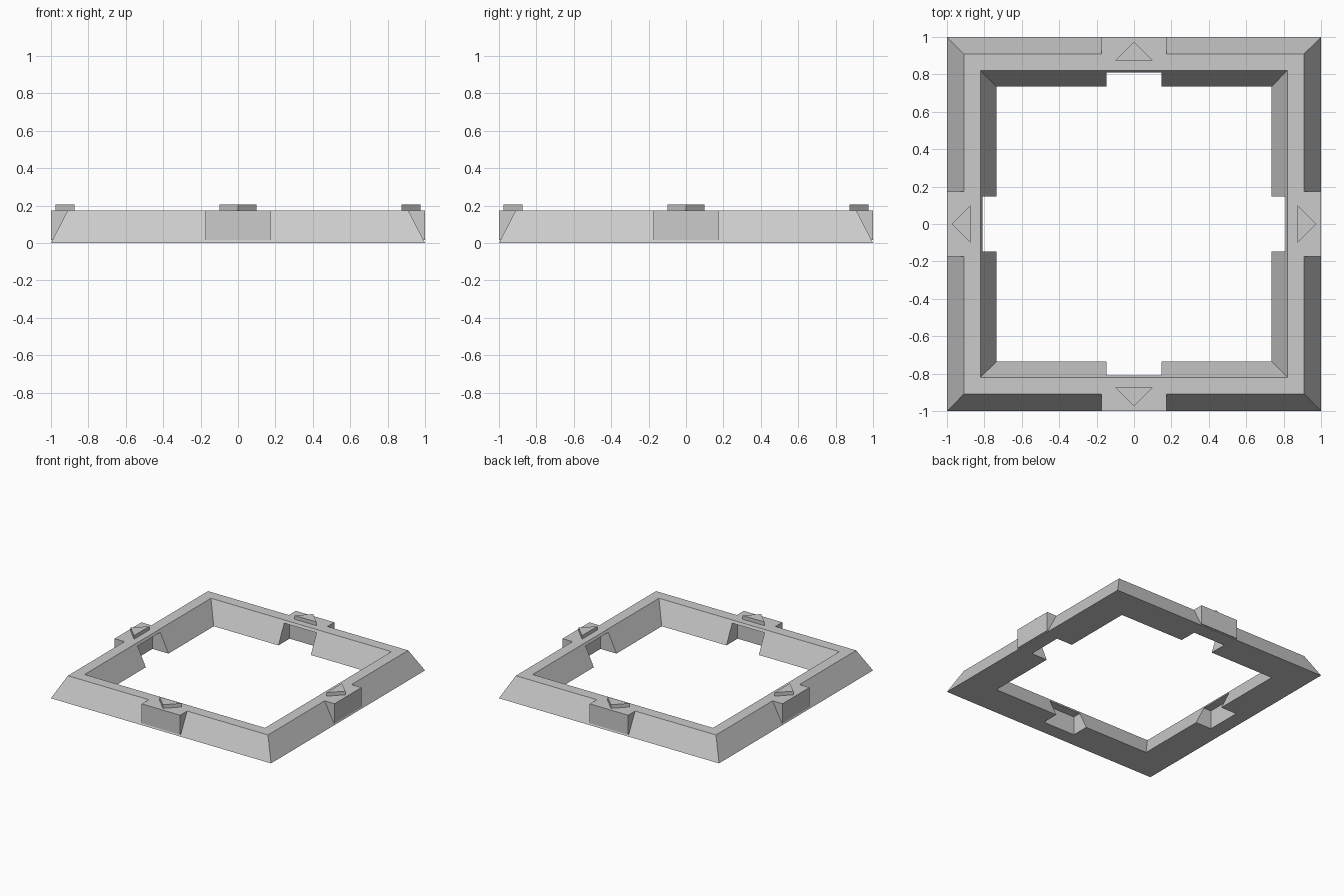
import bpy
import bmesh
from math import pi
from mathutils import Matrix

cube = bpy.data.objects.get("Cube")
if cube:
    bpy.data.objects.remove(cube, do_unlink=True)

grey = bpy.data.materials.new("light grey")
grey.use_nodes = True
colour = (0.6, 0.6, 0.6, 1)
grey.diffuse_color = colour
grey.node_tree.nodes["Principled BSDF"].inputs["Base Color"].default_value = colour

TOP = 0.175        # frame height
CEILING = 0.154    # top of the inner pockets
ARROW_TOP = 0.205


def make_object(name, bm):
    bmesh.ops.recalc_face_normals(bm, faces=bm.faces)
    mesh = bpy.data.meshes.new(name)
    bm.to_mesh(mesh)
    bm.free()
    mesh.materials.append(grey)
    obj = bpy.data.objects.new(name, mesh)
    bpy.context.collection.objects.link(obj)
    return obj


def prism(name, points, offset, turn=0):
    """Extrude a closed polygon along an offset, then turn it about z."""
    bm = bmesh.new()
    face = bm.faces.new([bm.verts.new(p) for p in points])
    result = bmesh.ops.extrude_face_region(bm, geom=[face], use_keep_orig=True)
    moved = [g for g in result["geom"] if isinstance(g, bmesh.types.BMVert)]
    bmesh.ops.translate(bm, verts=moved, vec=offset)
    bmesh.ops.rotate(bm, verts=bm.verts, cent=(0, 0, 0),
                     matrix=Matrix.Rotation(turn, 3, "Z"))
    return make_object(name, bm)


# Square frame: a slanted wall profile carried round the four corners
profile = [(1, 0), (0.91, TOP), (0.82, TOP), (0.735, 0)]
bm = bmesh.new()
rings = [[bm.verts.new((sx * r, sy * r, z)) for r, z in profile]
         for sx, sy in ((-1, -1), (1, -1), (1, 1), (-1, 1))]
for i in range(4):
    a, b = rings[i], rings[(i + 1) % 4]
    for j in range(4):
        k = (j + 1) % 4
        bm.faces.new((a[j], b[j], b[k], a[k]))
frame = make_object("frame", bm)

# Pockets in the inner walls, cut by two crossing bars
for turn in (0, pi / 2):
    bar = [(x, y, -0.1) for x, y in ((-0.147, -0.88), (0.147, -0.88),
                                     (0.147, 0.88), (-0.147, 0.88))]
    cutter = prism("pocket_cutter", bar, (0, 0, CEILING + 0.1), turn)
    cutter.hide_render = True
    cut = frame.modifiers.new("pockets", "BOOLEAN")
    cut.operation = "DIFFERENCE"
    cut.solver = "EXACT"
    cut.object = cutter
    bpy.context.view_layer.objects.active = frame
    bpy.ops.object.modifier_apply(modifier=cut.name)
    bpy.data.objects.remove(cutter, do_unlink=True)

# Outer tabs and raised arrows in the middle of each side
for i, side in enumerate(("front", "right", "back", "left")):
    turn = {"front": 0, "right": -pi / 2, "back": pi, "left": pi / 2}[side]
    tab = [(-0.175, y, z) for y, z in ((-0.992, 0.015), (-1, 0.015),
                                       (-1, TOP), (-0.91, TOP))]
    prism(side + "_tab", tab, (0.35, 0, 0), turn)
    arrow = [(-0.1, -0.875, TOP), (0.1, -0.875, TOP), (0, -0.975, TOP)]
    prism(side + "_arrow", arrow, (0, 0, ARROW_TOP - TOP), turn)
